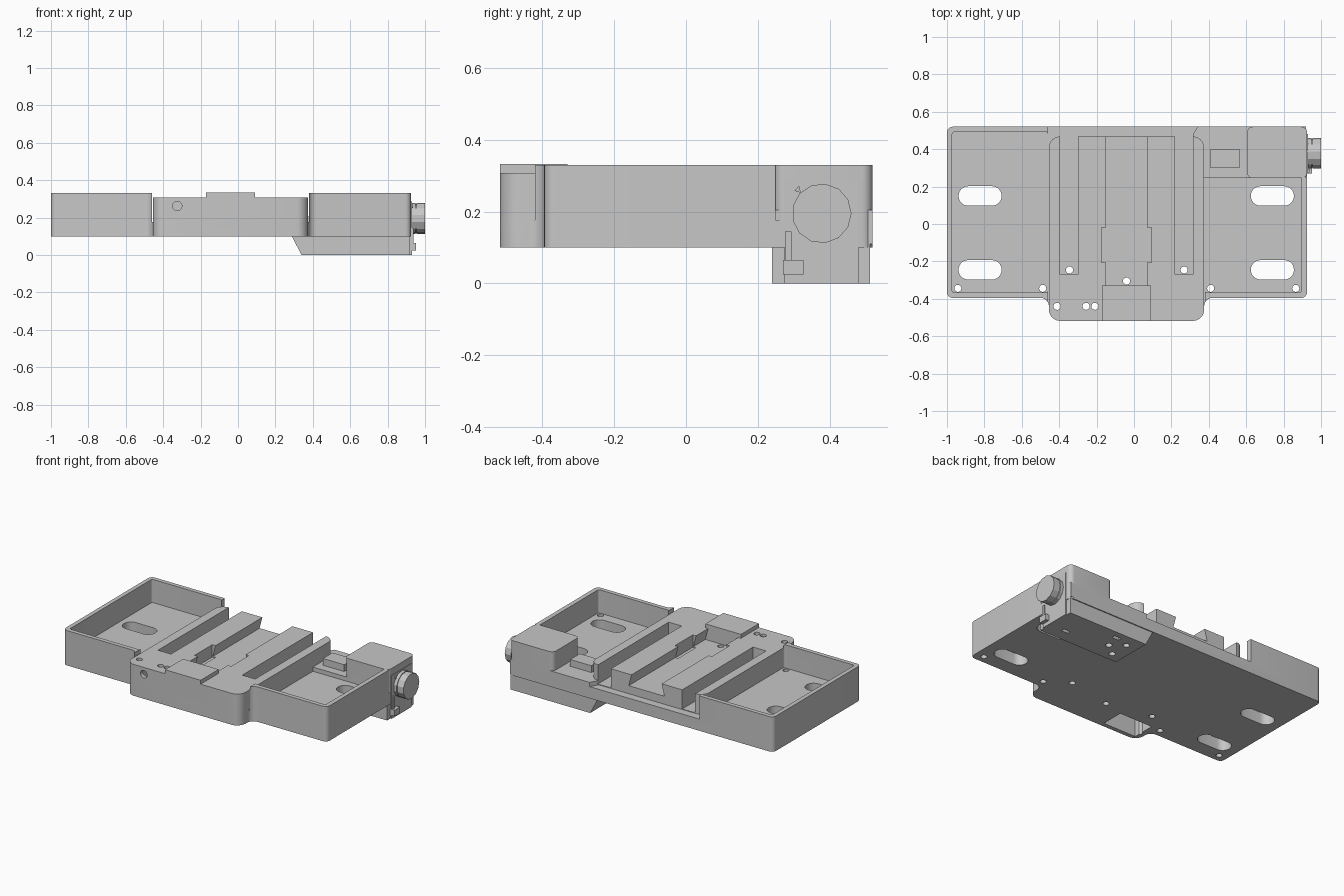
import bpy, bmesh, math
from mathutils import Vector

old = bpy.data.objects.get("Cube")
if old:
    bpy.data.objects.remove(old)

grey = bpy.data.materials.new("plain_grey")
grey.use_nodes = True
grey.diffuse_color = (0.57, 0.57, 0.57, 1)
grey.node_tree.nodes["Principled BSDF"].inputs["Base Color"].default_value = grey.diffuse_color


def rounded(points, steps=6):
    """Round each (x, y, radius) corner of a right-angled outline."""
    out = []
    for i, (x, y, r) in enumerate(points):
        c = Vector((x, y))
        if not r:
            out.append(c)
            continue
        a = c + (Vector(points[i - 1][:2]) - c).normalized() * r
        b = c + (Vector(points[(i + 1) % len(points)][:2]) - c).normalized() * r
        mid = a + b - c
        for k in range(steps + 1):
            t = k / steps * math.pi / 2
            out.append(mid + (a - mid) * math.cos(t) + (b - mid) * math.sin(t))
    return out


def prism(name, outline, lo, hi, axis="z"):
    """Extrude a 2D outline along an axis."""
    place = {"z": lambda p, h: (p[0], p[1], h),
             "y": lambda p, h: (p[0], h, p[1]),
             "x": lambda p, h: (h, p[0], p[1])}[axis]
    bm = bmesh.new()
    face = bm.faces.new([bm.verts.new(place(p, lo)) for p in outline])
    ext = bmesh.ops.extrude_face_region(bm, geom=[face])
    shift = Vector(place((0, 0), hi - lo))
    bmesh.ops.translate(bm, vec=shift, verts=[v for v in ext["geom"] if isinstance(v, bmesh.types.BMVert)])
    bmesh.ops.recalc_face_normals(bm, faces=bm.faces)
    mesh = bpy.data.meshes.new(name)
    bm.to_mesh(mesh)
    bm.free()
    mesh.materials.append(grey)
    ob = bpy.data.objects.new(name, mesh)
    bpy.context.collection.objects.link(ob)
    return ob


def box(name, x0, x1, y0, y1, z0, z1, r=0):
    return prism(name, rounded([(x0, y0, r), (x1, y0, r), (x1, y1, r), (x0, y1, r)]), z0, z1)


def disc(cx, cy, r, sides=20):
    return [(cx + r * math.cos(k * math.tau / sides),
             cy + r * math.sin(k * math.tau / sides)) for k in range(sides)]


def combine(target, other, how="DIFFERENCE"):
    other.hide_render = True
    mod = target.modifiers.new("combine", "BOOLEAN")
    mod.operation, mod.solver, mod.object = how, "EXACT", other
    bpy.context.view_layer.objects.active = target
    bpy.ops.object.modifier_apply(modifier=mod.name)
    bpy.data.objects.remove(other)


# Outer shell: two trays joined by a floor with a rounded front bulge
L, R, FRONT, FLOOR, TOP = -0.455, 0.375, -0.518, 0.177, 0.33
body = prism("tray_body", rounded([
    (-1, -0.395, 0.03), (L, -0.395, 0.045), (L, FRONT, 0.06), (R, FRONT, 0.06),
    (R, -0.395, 0.045), (0.925, -0.395, 0.03), (0.925, 0.52, 0.03), (-1, 0.52, 0.03)]), 0.1, TOP)
combine(body, box("left_cavity", -0.972, -0.46, -0.367, 0.492, FLOOR, 0.5, 0.012))
combine(body, box("middle_cavity", L - 0.006, R + 0.005, -0.6, 0.6, FLOOR, 0.5))
combine(body, box("right_cavity", R + 0.003, 0.895, -0.367, 0.6, FLOOR, 0.5, 0.012))
combine(body, box("back_right_cavity", 0.3, 1.2, 0.25, 0.6, FLOOR, 0.5))

# Middle slide block, corner housing and lower box
combine(body, box("slide_block", L, R, FRONT, 0.468, 0.11, 0.307, 0.06), "UNION")
combine(body, prism("platform", [(0.31, 0.245), (0.92, 0.245), (0.92, 0.52), (0.34, 0.52), (0.31, 0.47)],
                    0.11, 0.205), "UNION")
combine(body, box("corner_housing", 0.605, 0.925, 0.245, 0.52, 0.105, TOP, 0.03), "UNION")
combine(body, prism("lower_box", [(0.34, 0), (0.92, 0), (0.92, 0.115), (0.29, 0.115), (0.29, 0.095)],
                    0.24, 0.513, "y"), "UNION")
combine(body, box("small_block", 0.41, 0.565, 0.3, 0.4, 0.15, 0.25), "UNION")

# Two long grooves, and an undercut channel that runs up to the front tab
for x in (-0.3475, 0.2675):
    combine(body, box("groove", x - 0.0475, x + 0.0475, -0.27, 0.6, FLOOR + 0.004, 0.5))
combine(body, prism("channel", [(-0.17, 0.23), (0.09, 0.23), (0.07, 0.307), (0.07, 0.5),
                                (-0.15, 0.5), (-0.15, 0.307)], -0.34, 0.6, "y"))
for x in (-0.162, 0.082):
    combine(body, box("thin_slot", x - 0.012, x + 0.012, -0.205, -0.02, 0.225, 0.5))
combine(body, box("front_tab", -0.17, 0.09, FRONT, -0.33, 0.2, 0.333), "UNION")

# Hollow under the front, with a round port in the front face
combine(body, box("under_pocket", -0.42, -0.18, -0.49, -0.34, 0.05, 0.29))
combine(body, prism("front_port", disc(-0.325, 0.262, 0.025), -0.6, -0.48, "y"))

# Mounting slots and screw holes
for x in (-0.823, 0.74):
    for y in (0.15, -0.245):
        combine(body, box("mount_slot", x - 0.115, x + 0.115, y - 0.052, y + 0.052, 0.05, 0.25, 0.051))
for x, y in [(-0.942, -0.344), (-0.488, -0.344), (0.41, -0.344), (0.865, -0.344), (-0.345, -0.246),
             (0.268, -0.246), (-0.04, -0.305), (-0.411, -0.44), (-0.256, -0.44), (-0.209, -0.44)]:
    combine(body, prism("screw_hole", disc(x, y, 0.019), 0.05, 0.4))

# Recesses in the underside of the lower box
for x, y in [(0.42, 0.3), (0.42, 0.43), (0.5, 0.365)]:
    combine(body, prism("under_hole", disc(x, y, 0.02), -0.1, 0.03))
for x, y in [(0.8, 0.33), (0.52, 0.46)]:
    combine(body, box("under_slot", x - 0.025, x + 0.025, y - 0.012, y + 0.012, -0.1, 0.03))

# Side plate, knob, latch and pointer
box("side_plate", 0.915, 0.929, 0.275, 0.48, 0.0, 0.285)
for name, radius, start, end in [("knob_base", 0.083, 0.92, 0.95), ("knob_neck", 0.077, 0.94, 0.965),
                                 ("knob_cap", 0.083, 0.955, 1.0)]:
    prism(name, disc(0.378, 0.195, radius, 13), start, end, "x")
box("latch", 0.92, 0.953, 0.27, 0.327, 0.025, 0.065)
box("latch_stem", 0.92, 0.937, 0.276, 0.294, 0.06, 0.145)
prism("pointer_mark", [(0.302, 0.258), (0.32, 0.252), (0.315, 0.272)], 0.92, 0.934, "x")

bpy.ops.object.select_all(action="DESELECT")
body.select_set(True)
bpy.context.view_layer.objects.active = body
bpy.ops.object.shade_smooth_by_angle(angle=math.radians(30))
